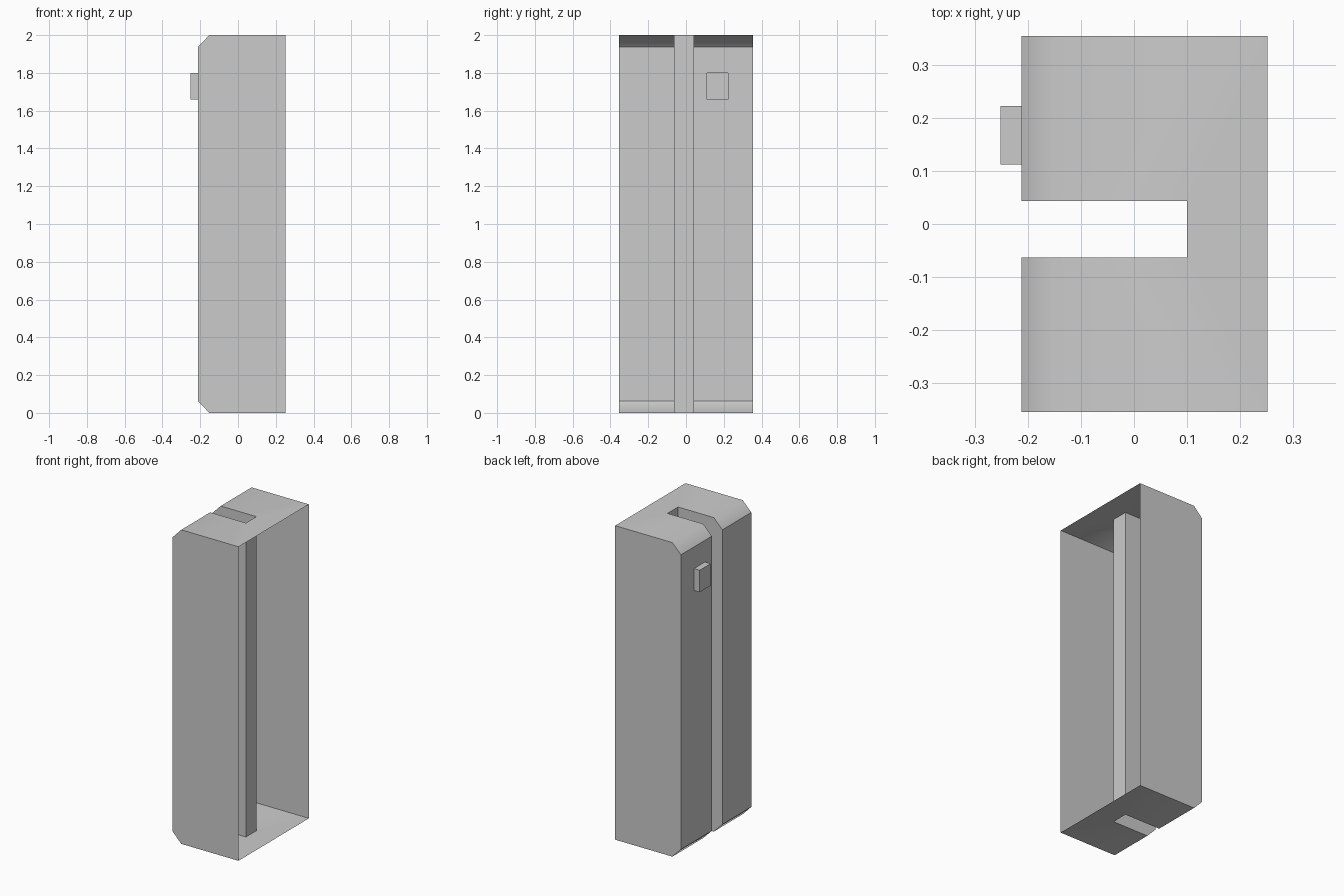
import bpy, bmesh
from mathutils import Vector

if "Cube" in bpy.data.objects:
    bpy.data.objects.remove(bpy.data.objects["Cube"])

FRONT, CHAMFER, OPEN, DEPTH = -0.212, -0.152, 0.2515, 0.1


def plan(edge, z):
    """U-shaped plan outline, with the slotted side at x = edge."""
    return [Vector((x, y, z)) for x, y in (
        (OPEN, -0.354), (OPEN, 0.354), (edge, 0.354), (edge, 0.043),
        (DEPTH, 0.043), (DEPTH, -0.063), (edge, -0.063), (edge, -0.354))]


def snap_to_rect(face, x, ys, zs):
    """Move a quad's corners onto a rectangle in the plane x."""
    c = face.calc_center_median()
    for v in face.verts:
        v.co = (x, ys[v.co.y > c.y], zs[v.co.z > c.z])


bm = bmesh.new()

# Hollow slotted shell: outline lofted through the chamfer levels
levels = [(CHAMFER, 0), (FRONT, 0.062), (FRONT, 1.938), (CHAMFER, 2)]
rings = [[bm.verts.new(p) for p in plan(e, z)] for e, z in levels]
for a, b in zip(rings, rings[1:]):
    for i in range(1, 8):  # segment 0 is the open side
        j = (i + 1) % 8
        bm.faces.new((a[i], a[j], b[j], b[i]))
top = bm.faces.new(rings[-1])
bottom = bm.faces.new(rings[0][::-1])
bm.normal_update()

# Raised button pulled out of the panel
panel = next(f for f in bm.faces if f.normal.x < -0.99
             and f.calc_center_median().y > 0.1)
ys, zs = (0.112, 0.222), (1.66, 1.80)
for x in (FRONT, -0.2515):
    bmesh.ops.inset_individual(bm, faces=[panel], thickness=0.02)
    snap_to_rect(panel, x, ys, zs)
bm.normal_update()

# Smooth shading only where the chamfers roll into top and bottom
for f in bm.faces:
    f.smooth = True
for e in bm.edges:
    if len(e.link_faces) == 2:
        n = sorted(abs(f.normal.z) for f in e.link_faces)
        rolls = 0.5 < n[0] < 0.9 and n[1] > 0.99
        e.smooth = rolls or e.calc_face_angle() < 0.01

# Merge coplanar wall pieces
walls = [e for e in bm.edges if len(e.link_faces) == 2
         and e.calc_face_angle() < 0.001
         and all(abs(f.normal.y) > 0.99 or
                 (f.normal.x < -0.99 and abs(f.calc_center_median().x - DEPTH) < 0.01)
                 for f in e.link_faces)]
bmesh.ops.dissolve_edges(bm, edges=walls, use_verts=False)

mesh = bpy.data.meshes.new("slotted_housing")
bm.to_mesh(mesh)
bm.free()
housing = bpy.data.objects.new("slotted_housing", mesh)
bpy.context.collection.objects.link(housing)
